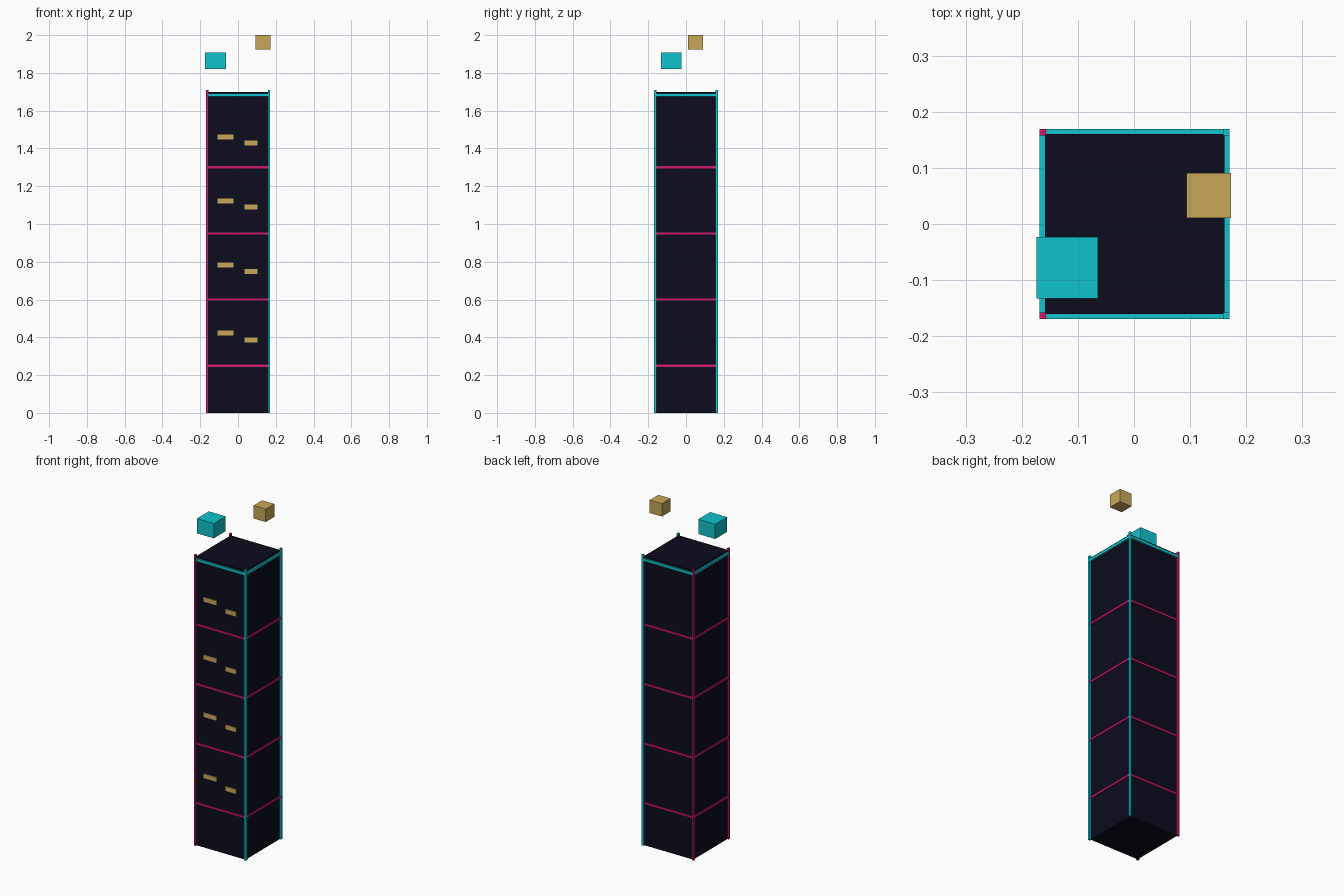
import bpy

default = bpy.data.objects.get("Cube")
if default:
    bpy.data.objects.remove(default, do_unlink=True)


def material(name, rgb):
    m = bpy.data.materials.new(name)
    m.use_nodes = True
    color = (*rgb, 1.0)
    m.diffuse_color = color
    m.node_tree.nodes["Principled BSDF"].inputs["Base Color"].default_value = color
    return m


NAVY = material("dark navy", (0.0035, 0.0035, 0.013))
CYAN = material("neon cyan", (0.005, 0.55, 0.61))
PINK = material("neon pink", (0.65, 0.01, 0.16))
GOLD = material("warm gold", (0.58, 0.39, 0.10))


def box(name, center, size, mat):
    bpy.ops.mesh.primitive_cube_add(size=1, location=center)
    ob = bpy.context.object
    ob.name = name
    ob.scale = size
    bpy.ops.object.transform_apply(location=False, rotation=False, scale=True)
    ob.data.materials.append(mat)
    return ob


CX = 0.001       # tower centre in x
HALF = 0.16      # half width of the body
TOP = 1.70       # height of the body
POST = 0.012     # corner post width
POST_TOP = 1.71


def ring(name, z, height, depth, mat):
    """Four bars lying against the sides of the tower."""
    offset = HALF + depth / 2
    length = 2 * (HALF + depth)
    for label, s in (("front", -1), ("back", 1)):
        box(f"{name}_{label}", (CX, s * offset, z), (length, depth, height), mat)
    for label, s in (("right", -1), ("left", 1)):
        box(f"{name}_{label}", (CX + s * offset, 0, z), (depth, 2 * HALF, height), mat)


# Tower body
box("tower_body", (CX, 0, TOP / 2), (2 * HALF, 2 * HALF, TOP), NAVY)

# Corner posts, pink on the right side and cyan on the left
for side, sx, mat in (("right", -1, PINK), ("left", 1, CYAN)):
    for end, sy in (("front", -1), ("back", 1)):
        corner = HALF + 0.0035
        box(f"corner_post_{end}_{side}", (CX + sx * corner, sy * corner, POST_TOP / 2),
            (POST, POST, POST_TOP), mat)

# Floor bands and roof trim
for i in range(4):
    ring(f"floor_band_{i + 1}", 0.25 + 0.35 * i, 0.012, 0.006, PINK)
ring("roof_trim", 1.682, 0.016, 0.009, CYAN)

# Lit windows on the front
for i, (za, zb) in enumerate(((0.423, 0.386), (0.783, 0.749), (1.122, 1.09), (1.461, 1.429))):
    box(f"wide_window_{i + 1}", (-0.066, -HALF - 0.002, za), (0.084, 0.006, 0.026), GOLD)
    box(f"narrow_window_{i + 1}", (0.068, -HALF - 0.002, zb), (0.069, 0.006, 0.026), GOLD)

# Floating blocks above the roof
box("floating_block_large", (-0.119, -0.078, 1.8635), (0.11, 0.11, 0.087), CYAN)
box("floating_block_small", (0.133, 0.051, 1.962), (0.079, 0.08, 0.076), GOLD)
